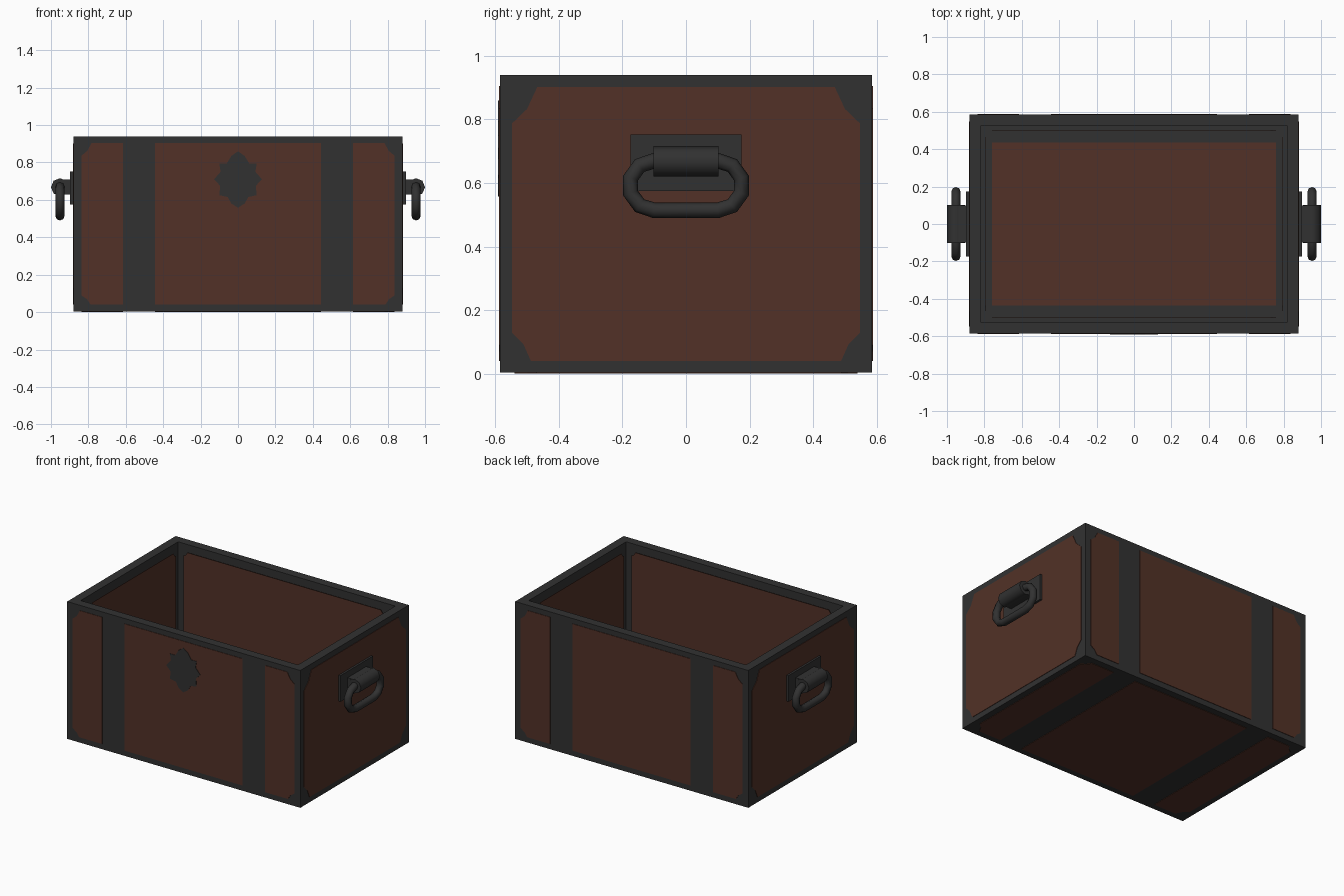
import bpy, bmesh, math
from mathutils import Vector

if "Cube" in bpy.data.objects:
    bpy.data.objects.remove(bpy.data.objects["Cube"])

X, Y, H = 0.88, 0.585, 0.94      # outer half width, half depth, height
WALL, FLOOR = 0.085, 0.08        # wall thickness, inner floor height


def material(name, rgb):
    m = bpy.data.materials.new(name)
    m.diffuse_color = (*rgb, 1)
    m.use_nodes = True
    m.node_tree.nodes["Principled BSDF"].inputs["Base Color"].default_value = m.diffuse_color
    return m


iron = material("dark_iron", (0.031, 0.031, 0.031))
wood = material("brown_wood", (0.085, 0.031, 0.020))


def finish(name, bm, mat):
    bmesh.ops.recalc_face_normals(bm, faces=bm.faces)
    me = bpy.data.meshes.new(name)
    bm.to_mesh(me)
    bm.free()
    me.materials.append(mat)
    ob = bpy.data.objects.new(name, me)
    bpy.context.collection.objects.link(ob)
    return ob


def box(name, lo, hi, mat):
    bm = bmesh.new()
    bmesh.ops.create_cube(bm, size=1)
    for v in bm.verts:
        v.co = Vector([(a + b) / 2 + c * (b - a) for a, b, c in zip(lo, hi, v.co)])
    return finish(name, bm, mat)


def plate(name, pts, origin, u, v, mat, lift=0.003):
    """Thin flat plate lying on the plane through origin spanned by u and v."""
    u, v, origin = Vector(u), Vector(v), Vector(origin)
    n = u.cross(v)
    bm = bmesh.new()
    f = bm.faces.new([bm.verts.new(origin + u * a + v * b) for a, b in pts])
    g = bmesh.ops.extrude_face_region(bm, geom=[f])["geom"]
    for e in g:
        if isinstance(e, bmesh.types.BMVert):
            e.co += n * lift
    return finish(name, bm, mat)


def outline(u0, u1, v0, v1, cuts):
    """Rectangle whose corners (bl, br, tr, tl) are trimmed by (cu, cv)."""
    pts = []
    corners = ((u0, v0, 1, 1), (u1, v0, -1, 1), (u1, v1, -1, -1), (u0, v1, 1, -1))
    for i, (a, b, sa, sb) in enumerate(corners):
        c = cuts[i]
        if not c:
            pts.append((a, b))
            continue
        cu, cv = c
        p = [(a, b + sb * cv), (a + sa * cu * 0.6, b + sb * cv * 0.6), (a + sa * cu, b)]
        pts += p if i in (0, 2) else p[::-1]
    return pts


# open iron-framed body
body_bm = bmesh.new()
bmesh.ops.create_cube(body_bm, size=1)
for v in body_bm.verts:
    v.co = Vector((v.co.x * 2 * X, v.co.y * 2 * Y, (v.co.z + 0.5) * H))
top = max(body_bm.faces, key=lambda f: f.calc_center_median().z)
bmesh.ops.inset_region(body_bm, faces=[top], thickness=WALL)
top = min((f for f in body_bm.faces if f.calc_center_median().z > H - 0.01),
          key=lambda f: f.calc_center_median().to_2d().length)
rim = list(top.edges)
walls = bmesh.ops.extrude_face_region(body_bm, geom=[top])["geom"]
for e in walls:
    if isinstance(e, bmesh.types.BMVert):
        e.co.z = FLOOR
if top.is_valid:
    bmesh.ops.delete(body_bm, geom=[top], context="FACES_ONLY")
finish("chest_body", body_bm, iron)

# wooden panels between the straps on front, back and underside
TC, BC = (0.055, 0.07), (0.05, 0.05)
for side, o, u, v, v0, v1 in (("front", (0, -Y, 0), (1, 0, 0), (0, 0, 1), 0.04, 0.905),
                              ("back", (0, Y, 0), (-1, 0, 0), (0, 0, 1), 0.04, 0.905),
                              ("bottom", (0, 0, 0.003), (1, 0, 0), (0, -1, 0), -0.54, 0.54)):
    plate(side + "_panel_left", outline(-0.838, -0.615, v0, v1, (BC, None, None, TC)), o, u, v, wood)
    plate(side + "_panel_middle", outline(-0.445, 0.445, v0, v1, (None,) * 4), o, u, v, wood)
    plate(side + "_panel_right", outline(0.615, 0.838, v0, v1, (None, BC, TC, None)), o, u, v, wood)

# end panels
for name, s in (("right", 1), ("left", -1)):
    cuts = ((0.06, 0.09), (0.06, 0.09), (0.08, 0.115), (0.08, 0.115))
    plate(name + "_end_panel", outline(-0.548, 0.548, 0.04, 0.902, cuts),
          (s * X, 0, 0), (0, s, 0), (0, 0, 1), wood)

# inner lining
ix, iy = X - WALL, Y - WALL
small = ((0.03, 0.03),) * 4
for name, o, u, w in (("back", (0, iy, 0), (1, 0, 0), 0.76), ("front", (0, -iy, 0), (-1, 0, 0), 0.76),
                      ("left", (-ix, 0, 0), (0, 1, 0), 0.465), ("right", (ix, 0, 0), (0, -1, 0), 0.465)):
    plate("inner_" + name + "_panel", outline(-w, w, FLOOR + 0.04, 0.9, small), o, u, (0, 0, 1), wood)
plate("inner_floor_panel", outline(-0.76, 0.76, -0.435, 0.435, (None,) * 4),
      (0, 0, FLOOR), (1, 0, 0), (0, 1, 0), wood)

# lock emblem on the front
half = [(0.035, 0.835), (0.06, 0.795), (0.10, 0.795), (0.093, 0.75), (0.128, 0.71),
        (0.095, 0.675), (0.10, 0.625), (0.055, 0.615), (0.035, 0.58)]
emblem = [(0, 0.86)] + half + [(0, 0.558)] + [(-a, b) for a, b in reversed(half)]
plate("lock_emblem", emblem[::-1], (0, -Y - 0.003, 0), (1, 0, 0), (0, 0, 1), iron)

# carrying handles
for name, s in (("right", 1), ("left", -1)):
    box(name + "_handle_plate", (s * 0.875, -0.175, 0.575), (s * 0.897, 0.175, 0.753), iron)
    box(name + "_handle_stem", (s * 0.89, -0.1, 0.628), (s * 0.955, 0.1, 0.71), iron)

    # barrel that carries the ring
    bpy.ops.mesh.primitive_cylinder_add(vertices=8, radius=0.048, depth=0.205,
                                        location=(s * 0.952, 0, 0.668), rotation=(math.pi / 2, 0, 0))
    barrel = bpy.context.object
    barrel.name = name + "_handle_barrel"
    barrel.data.materials.append(iron)
    bpy.ops.object.shade_smooth_by_angle(angle=math.radians(50))

    # oval ring hanging from the barrel
    cu = bpy.data.curves.new(name + "_handle_ring", "CURVE")
    cu.dimensions = "3D"
    cu.bevel_depth, cu.bevel_resolution = 0.0245, 2
    path = []
    for side in (1, -1):
        for i in range(6):
            a = math.radians(-90 + 36 * i) + (0 if side == 1 else math.pi)
            path.append((s * 0.952, side * 0.1 + 0.078 * math.cos(a), 0.592 + 0.078 * math.sin(a)))
    sp = cu.splines.new("POLY")
    sp.points.add(len(path) - 1)
    for p, co in zip(sp.points, path):
        p.co = (*co, 1)
    sp.use_cyclic_u = True
    cu.materials.append(iron)
    ring = bpy.data.objects.new(name + "_handle_ring", cu)
    bpy.context.collection.objects.link(ring)
    bpy.ops.object.select_all(action="DESELECT")
    ring.select_set(True)
    bpy.context.view_layer.objects.active = ring
    bpy.ops.object.convert(target="MESH")
    bpy.ops.object.shade_smooth_by_angle(angle=math.radians(60))

# lift the barely protruding underside panels onto the ground plane
for ob in bpy.data.objects:
    if ob.name == "chest_body":
        for v in ob.data.vertices:
            if v.co.z < 0.001:
                v.co.z = 0.003
